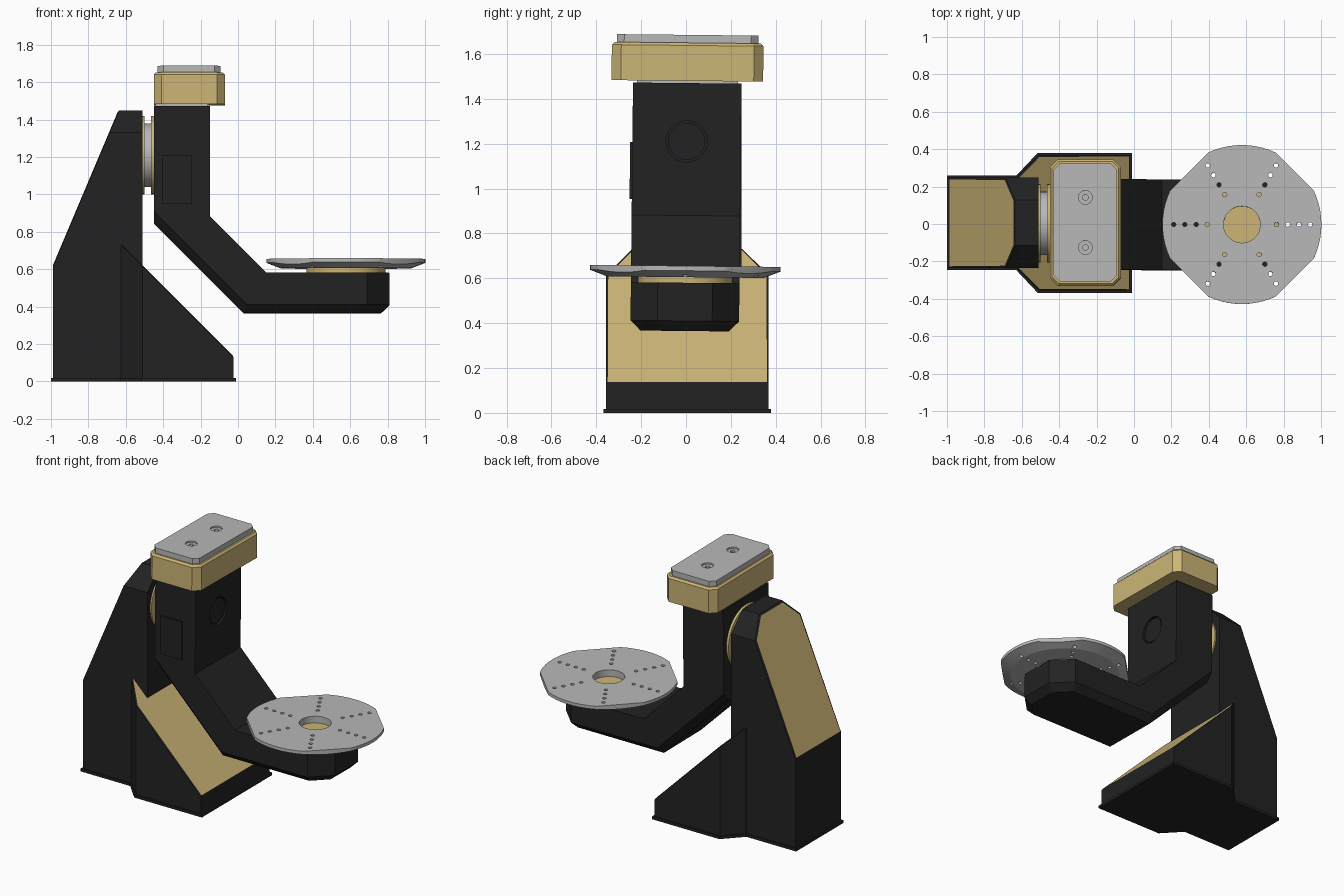
import bpy, bmesh, math
from mathutils import Matrix, Vector

if "Cube" in bpy.data.objects:
    bpy.data.objects.remove(bpy.data.objects["Cube"])


def material(name, rgb):
    m = bpy.data.materials.new(name)
    m.use_nodes = True
    m.diffuse_color = (*rgb, 1)
    m.node_tree.nodes["Principled BSDF"].inputs["Base Color"].default_value = (*rgb, 1)
    return m


BLACK = material("charcoal_paint", (0.016, 0.016, 0.016))
TAN = material("tan_paint", (0.60, 0.46, 0.18))
GREY = material("machined_grey", (0.48, 0.48, 0.48))

# The swinging arm sits a touch off vertical on its pivot axis
PIVOT_Z = 1.21
FIXED = Matrix.Translation((0, 0.006, 0))
SWING = (Matrix.Translation((0, 0.003, PIVOT_Z)) @ Matrix.Rotation(math.radians(-0.6), 4, 'X')
         @ Matrix.Translation((0, 0, -PIVOT_Z)))


def finish(name, bm, mats, place):
    bmesh.ops.recalc_face_normals(bm, faces=bm.faces)
    mesh = bpy.data.meshes.new(name)
    bm.to_mesh(mesh)
    bm.free()
    for m in mats:
        mesh.materials.append(m)
    ob = bpy.data.objects.new(name, mesh)
    bpy.context.collection.objects.link(ob)
    ob.matrix_world = place
    return ob


def prism(points, axis, lo, hi):
    """Extrude an (x, z) outline along y, or an (x, y) outline along z."""
    bm = bmesh.new()
    spot = (lambda a, b, t: (a, t, b)) if axis == 'Y' else (lambda a, b, t: (a, b, t))
    face = bm.faces.new([bm.verts.new(spot(a, b, lo)) for a, b in points])
    new = bmesh.ops.extrude_face_region(bm, geom=[face])["geom"]
    shift = Vector(spot(0, 0, hi - lo))
    bmesh.ops.translate(bm, vec=shift, verts=[v for v in new if isinstance(v, bmesh.types.BMVert)])
    bmesh.ops.recalc_face_normals(bm, faces=bm.faces)
    return bm


def box(x0, x1, half, z0, z1):
    return prism([(x0, -half), (x1, -half), (x1, half), (x0, half)], 'Z', z0, z1)


def bevel(bm, rule, size):
    bm.normal_update()
    bmesh.ops.bevel(bm, geom=[e for e in bm.edges if rule(e)], offset=size,
                    segments=1, profile=0.5, affect='EDGES')
    bm.normal_update()


def middle(e):
    return (e.verts[0].co + e.verts[1].co) / 2


def upright(e):
    d = e.verts[0].co - e.verts[1].co
    return abs(d.z) > 0.9 * d.length


def raised_panel(bm, rule, border):
    """Inset the sloping face, raise it slightly and paint it."""
    bm.normal_update()
    faces = [f for f in bm.faces if rule(f.normal)]
    bmesh.ops.inset_region(bm, faces=faces, thickness=border, depth=0.004)
    for f in faces:
        f.material_index = 1


def cylinder(radius, depth, centre, axis='Z', sides=48):
    bm = bmesh.new()
    bmesh.ops.create_cone(bm, cap_ends=True, segments=sides, radius1=radius,
                          radius2=radius, depth=depth)
    if axis == 'X':
        bmesh.ops.rotate(bm, matrix=Matrix.Rotation(math.pi / 2, 3, 'Y'), verts=bm.verts)
    bmesh.ops.translate(bm, vec=centre, verts=bm.verts)
    return bm


def cut(ob, bm):
    """Drill a hole and discard the cutter."""
    tool = finish("cutter", bm, [ob.data.materials[0]], ob.matrix_world.copy())
    tool.hide_render = True
    mod = ob.modifiers.new("hole", 'BOOLEAN')
    mod.operation, mod.object, mod.solver = 'DIFFERENCE', tool, 'EXACT'
    bpy.context.view_layer.objects.active = ob
    bpy.ops.object.modifier_apply(modifier=mod.name)
    bpy.data.objects.remove(tool)


# Base flange following the column and gusset footprint
half = [(-1.0, 0.252), (-0.63, 0.252), (-0.515, 0.374), (-0.012, 0.374)]
flange = prism(half + [(x, -y) for x, y in reversed(half)], 'Z', 0, 0.018)
finish("base_flange", flange, [BLACK], FIXED)

# Column with chamfered head and sloping back panel
column = prism([(-0.99, 0.005), (-0.99, 0.61), (-0.635, 1.45), (-0.51, 1.45), (-0.51, 0.005)],
               'Y', -0.242, 0.242)
bevel(column, lambda e: all(v.co.z > 1.44 for v in e.verts) and abs(middle(e).y) > 0.2, 0.12)
raised_panel(column, lambda n: n.x < -0.5 and 0.2 < n.z < 0.9, 0.014)
finish("column", column, [BLACK, TAN], FIXED)

# Gusset: plan outline cut by a sloping plane
half = [(-0.625, 0.246), (-0.51, 0.362), (-0.025, 0.362)]
gusset = prism(half + [(x, -y) for x, y in reversed(half)], 'Z', 0.005, 1)
found = bmesh.ops.bisect_plane(gusset, geom=gusset.verts[:] + gusset.edges[:] + gusset.faces[:],
                               plane_co=(-0.025, 0, 0.13), plane_no=(1, 0, 1), clear_outer=True)
bmesh.ops.contextual_create(gusset, geom=[e for e in found["geom_cut"]
                                          if isinstance(e, bmesh.types.BMEdge)])
bmesh.ops.recalc_face_normals(gusset, faces=gusset.faces)
raised_panel(gusset, lambda n: n.x > 0.5 and n.z > 0.5, 0.01)
finish("gusset", gusset, [BLACK, TAN], FIXED)

# Pivot bearing between column and arm
for name, r, x0, x1, mat in (("column_ring", 0.21, -0.512, -0.5, TAN),
                             ("pivot_hub", 0.17, -0.505, -0.46, GREY),
                             ("arm_ring", 0.21, -0.466, -0.448, TAN)):
    finish(name, cylinder(r, x1 - x0, ((x0 + x1) / 2, 0, PIVOT_Z), 'X'), [mat], SWING)

# Cranked arm, chamfered at its end corners and along its underside
arm = prism([(-0.45, 1.47), (-0.15, 1.47), (-0.15, 0.88), (0.15, 0.58), (0.81, 0.58),
             (0.81, 0.365), (0.03, 0.365), (-0.45, 0.845)], 'Y', -0.242, 0.242)
bevel(arm, lambda e: upright(e) and middle(e).x > 0.8, 0.12)


def under_edge(e):
    a, b = sorted(f.normal.z for f in e.link_faces)
    return a < -0.5 and abs(b) < 0.1 and middle(e).x > -0.44


bevel(arm, under_edge, 0.045)
arm_ob = finish("arm", arm, [BLACK], SWING)
cut(arm_ob, cylinder(0.092, 0.04, (-0.15, 0, PIVOT_Z), 'X'))
finish("port_cover", cylinder(0.082, 0.03, (-0.172, 0, PIVOT_Z), 'X'), [BLACK], SWING)
finish("access_panel", prism([(-0.405, 0.95), (-0.245, 0.95), (-0.245, 1.205), (-0.405, 1.205)],
                             'Y', -0.252, -0.24), [BLACK], SWING)

# Counterweight block and cap on top of the arm
finish("spacer_plate", box(-0.44, -0.16, 0.225, 1.465, 1.485), [GREY], SWING)
block = box(-0.45, -0.07, 0.338, 1.48, 1.65)
bevel(block, upright, 0.042)
bevel(block, lambda e: all(v.co.z > 1.64 for v in e.verts), 0.012)
finish("counterweight", block, [TAN], SWING)
cap = box(-0.43, -0.093, 0.315, 1.645, 1.685)
bevel(cap, upright, 0.032)
cap_ob = finish("counterweight_cap", cap, [GREY], SWING)
for side in (-1, 1):
    for r, depth in ((0.037, 0.02), (0.015, 0.05)):
        cut(cap_ob, cylinder(r, depth, (-0.26, side * 0.134, 1.685), sides=24))

# Turntable bearing
CX = 0.577
finish("turntable_bearing", cylinder(0.212, 0.035, (CX, 0, 0.592)), [TAN], SWING)

# Turntable: turned profile with four flats, centre bore and six rows of holes
table = bmesh.new()
ring = [table.verts.new((r, 0, z)) for r, z in ((0, 0.605), (0.35, 0.605), (0.425, 0.634),
                                                (0.425, 0.655), (0, 0.655))]
edges = [table.edges.new(pair) for pair in zip(ring, ring[1:])]
bmesh.ops.spin(table, geom=ring + edges, cent=(0, 0, 0), axis=(0, 0, 1),
               angle=math.tau, steps=72, use_duplicate=False)
bmesh.ops.remove_doubles(table, verts=table.verts, dist=0.0005)
for k in range(4):
    n = Matrix.Rotation(math.pi / 4 + k * math.pi / 2, 3, 'Z') @ Vector((1, 0, 0))
    found = bmesh.ops.bisect_plane(table, geom=table.verts[:] + table.edges[:] + table.faces[:],
                                   plane_co=n * 0.4, plane_no=n, clear_outer=True)
    bmesh.ops.contextual_create(table, geom=[e for e in found["geom_cut"]
                                             if isinstance(e, bmesh.types.BMEdge)])
bmesh.ops.dissolve_limit(table, angle_limit=0.01, verts=table.verts, edges=table.edges)
bmesh.ops.translate(table, vec=(CX, 0, 0), verts=table.verts)
table_ob = finish("turntable", table, [GREY], SWING)
cut(table_ob, cylinder(0.098, 0.2, (CX, 0, 0.63)))
for k in range(6):
    a = k * math.pi / 3
    for r in (0.185, 0.245, 0.305, 0.365):
        cut(table_ob, cylinder(0.012, 0.2, (CX + r * math.cos(a), r * math.sin(a), 0.63), sides=12))

# Smooth the round parts while keeping hard edges
bpy.ops.object.select_all(action='DESELECT')
for name in ("column_ring", "pivot_hub", "arm_ring", "port_cover", "turntable_bearing", "turntable"):
    bpy.data.objects[name].select_set(True)
bpy.context.view_layer.objects.active = table_ob
bpy.ops.object.shade_smooth_by_angle(angle=math.radians(20))
